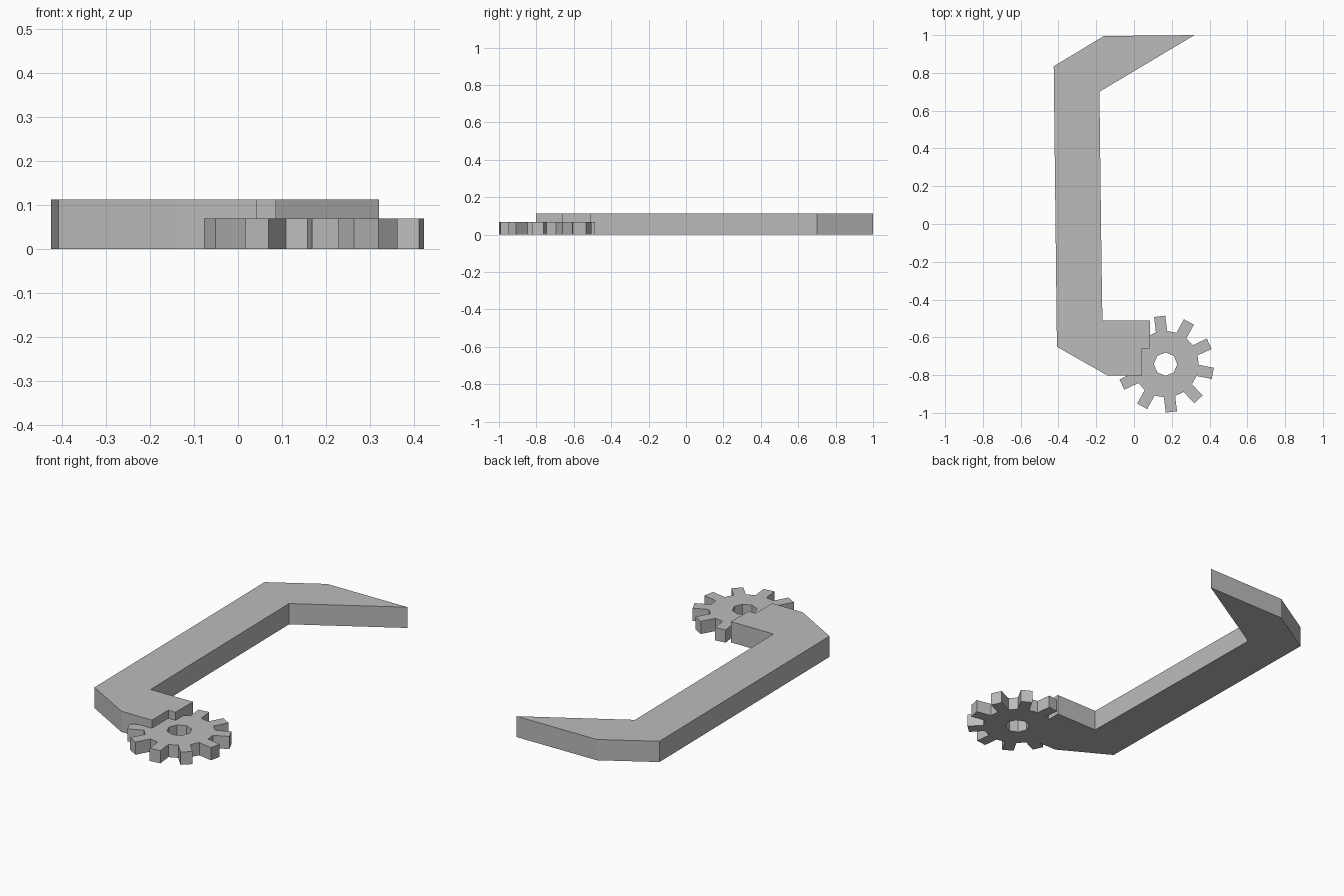
import bpy
import bmesh
from math import cos, sin, radians
from mathutils import Vector, Matrix

cube = bpy.data.objects.get("Cube")
if cube:
    bpy.data.objects.remove(cube, do_unlink=True)

# Single flat colour
grey = bpy.data.materials.new("plain grey")
grey.use_nodes = True
colour = (0.5, 0.5, 0.5, 1)
grey.diffuse_color = colour
grey.node_tree.nodes["Principled BSDF"].inputs["Base Color"].default_value = colour


def plate(name, loops, height):
    """Fill closed outlines (later ones are holes) and extrude them upwards."""
    bm = bmesh.new()
    for loop in loops:
        verts = [bm.verts.new((x, y, 0)) for x, y in loop]
        for a, b in zip(verts, verts[1:] + verts[:1]):
            bm.edges.new((a, b))
    bmesh.ops.triangle_fill(bm, edges=bm.edges[:], use_beauty=True, normal=(0, 0, 1))
    result = bmesh.ops.extrude_face_region(bm, geom=bm.faces[:], use_keep_orig=True)
    top = [v for v in result["geom"] if isinstance(v, bmesh.types.BMVert)]
    bmesh.ops.translate(bm, verts=top, vec=(0, 0, height))
    bmesh.ops.recalc_face_normals(bm, faces=bm.faces[:])
    mesh = bpy.data.meshes.new(name)
    bm.to_mesh(mesh)
    bm.free()
    mesh.materials.append(grey)
    obj = bpy.data.objects.new(name, mesh)
    bpy.context.collection.objects.link(obj)
    return obj


# Hooked arm with a pointed jaw and a notch beside the gear
arm_outline = [
    (0.32, 1.0), (-0.16, 0.995), (-0.425, 0.835), (-0.408, -0.65),
    (-0.14, -0.802), (0.043, -0.802), (0.043, -0.66), (0.086, -0.66),
    (0.086, -0.51), (-0.167, -0.512), (-0.172, -0.2), (-0.183, 0.70),
]
plate("gripper_arm", [arm_outline], 0.113)

# Gear with ten square teeth and an octagonal bore
centre = Vector((0.167, -0.742))
teeth, root, tip, half_width = 10, 0.173, 0.255, 0.03
gear_outline = []
for i in range(teeth):
    turn = Matrix.Rotation(radians(25 + i * 360 / teeth), 2)
    for r, w in ((root, -half_width), (tip, -half_width), (tip, half_width), (root, half_width)):
        gear_outline.append(centre + turn @ Vector((r, w)))
bore = [centre + 0.062 * Vector((cos(a), sin(a)))
        for a in (radians(45 * i) for i in range(8))]
plate("gear", [gear_outline, bore], 0.069)
